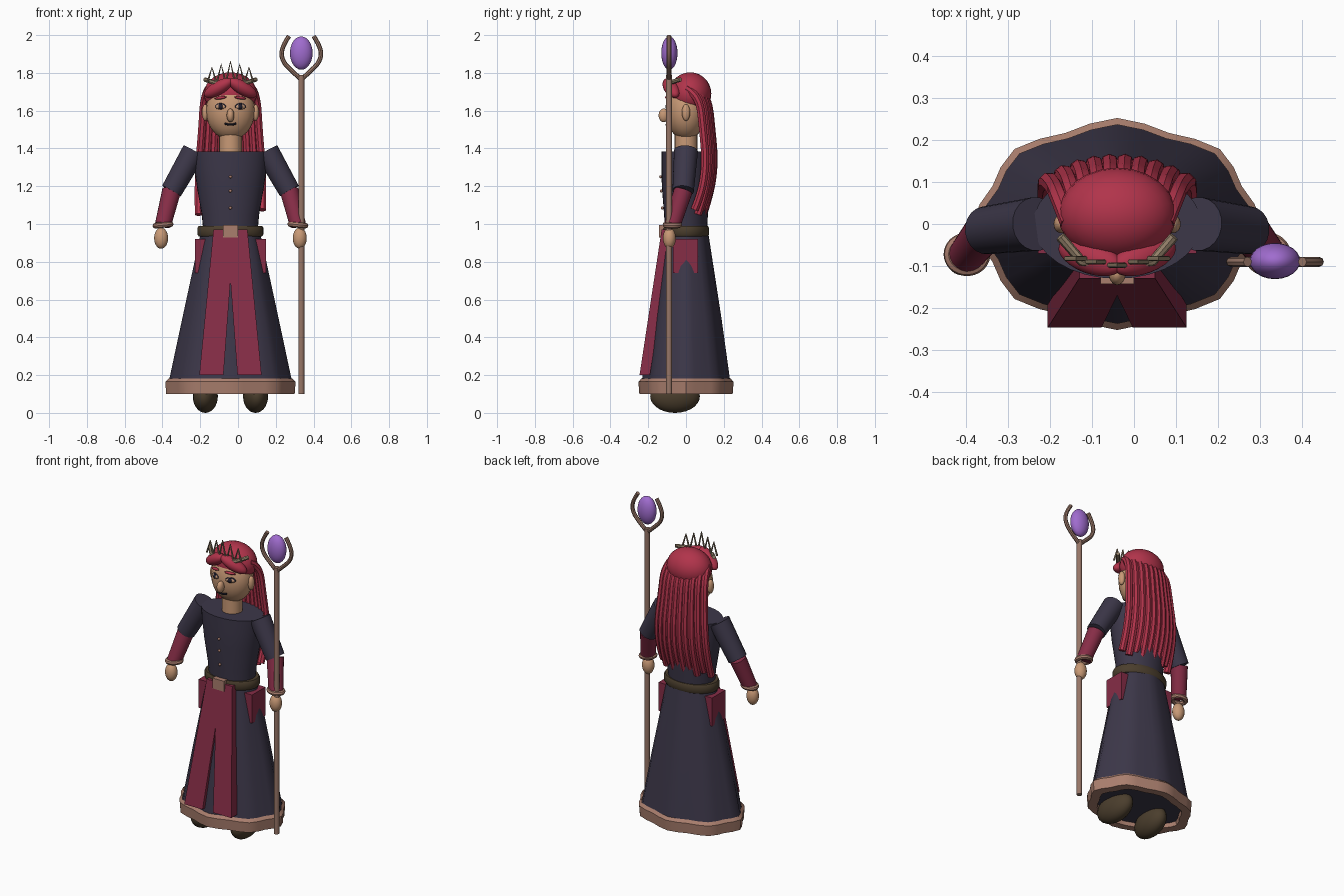
import bpy, bmesh, math
from mathutils import Matrix, Vector

cube = bpy.data.objects.get("Cube")
if cube:
    bpy.data.objects.remove(cube, do_unlink=True)

CX = -0.04          # centre line of the figure


def material(name, r, g, b):
    m = bpy.data.materials.new(name)
    m.use_nodes = True
    m.diffuse_color = (r, g, b, 1)
    bsdf = m.node_tree.nodes["Principled BSDF"]
    bsdf.inputs["Base Color"].default_value = (r, g, b, 1)
    bsdf.inputs["Roughness"].default_value = 0.8
    return m


ROBE = material("dark_robe", .045, .038, .066)
RED = material("crimson_cloth", .24, .026, .062)
HAIR = material("red_hair", .44, .034, .07)
SKIN = material("skin", .58, .32, .18)
TRIM = material("rose_trim", .40, .21, .155)
LEATHER = material("brown_leather", .07, .048, .026)
GEM = material("violet_gem", .35, .15, .62)
WOOD = material("staff_wood", .31, .18, .135)
GOLD = material("dull_gold", .31, .23, .15)
DARK = material("dark_eye", .015, .014, .028)


def finish(ob, mat, smooth=True):
    ob.data.materials.clear()
    ob.data.materials.append(mat)
    bpy.ops.object.select_all(action='DESELECT')
    ob.select_set(True)
    bpy.context.view_layer.objects.active = ob
    if smooth:
        bpy.ops.object.shade_smooth_by_angle(angle=math.radians(40))
    return ob


def from_bmesh(name, bm, mat, smooth=True):
    bmesh.ops.recalc_face_normals(bm, faces=bm.faces)
    me = bpy.data.meshes.new(name)
    bm.to_mesh(me)
    bm.free()
    ob = bpy.data.objects.new(name, me)
    bpy.context.collection.objects.link(ob)
    return finish(ob, mat, smooth)


def ball(name, mat, loc, size, tilt=0.0, turn=0.0):
    """Ellipsoid with half sizes; tilt is about y, turn about z."""
    bm = bmesh.new()
    bmesh.ops.create_uvsphere(bm, u_segments=24, v_segments=14, radius=1)
    rot = Matrix.Rotation(turn, 4, 'Z') @ Matrix.Rotation(tilt, 4, 'Y')
    bm.transform(Matrix.Translation(loc) @ rot @ Matrix.Diagonal((*size, 1)))
    return from_bmesh(name, bm, mat)


def box(name, mat, loc, size):
    bm = bmesh.new()
    bmesh.ops.create_cube(bm, size=2)
    bm.transform(Matrix.Translation(loc) @ Matrix.Diagonal((*size, 1)))
    return from_bmesh(name, bm, mat, False)


def limb(name, mat, a, b, r1, r2):
    """Tapered cylinder from a to b."""
    a, b = Vector(a), Vector(b)
    bm = bmesh.new()
    bmesh.ops.create_cone(bm, cap_ends=True, segments=20, radius1=r1, radius2=r2, depth=(b - a).length)
    bm.transform(Matrix.Translation((a + b) / 2) @ (b - a).to_track_quat('Z', 'Y').to_matrix().to_4x4())
    return from_bmesh(name, bm, mat)


def tube(name, mat, points, r, spline='NURBS', closed=False):
    cu = bpy.data.curves.new(name, 'CURVE')
    cu.dimensions = '3D'
    cu.bevel_depth = r
    cu.bevel_resolution = 2
    cu.use_fill_caps = True
    cu.resolution_u = 5
    sp = cu.splines.new(spline)
    sp.points.add(len(points) - 1)
    for p, co in zip(sp.points, points):
        p.co = (*co, 1)
    sp.use_endpoint_u = not closed
    sp.use_cyclic_u = closed
    sp.order_u = 3
    ob = bpy.data.objects.new(name, cu)
    bpy.context.collection.objects.link(ob)
    bpy.ops.object.select_all(action='DESELECT')
    ob.select_set(True)
    bpy.context.view_layer.objects.active = ob
    bpy.ops.object.convert(target='MESH')
    return finish(bpy.context.object, mat)


def loft(name, mat, rings, caps=True, n=32):
    """Elliptic rings (z, rx, ry, wave); wave gives eight soft folds."""
    bm = bmesh.new()
    loops = []
    for z, rx, ry, wave in rings:
        loop = []
        for i in range(n):
            t = math.tau * i / n
            f = 1 - wave * (1 - math.cos(8 * t)) / 2
            loop.append(bm.verts.new((CX + rx * f * math.cos(t), ry * f * math.sin(t), z)))
        loops.append(loop)
    for lo, hi in zip(loops, loops[1:]):
        for i in range(n):
            j = (i + 1) % n
            bm.faces.new((lo[i], lo[j], hi[j], hi[i]))
    if caps:
        bm.faces.new(loops[0])
        bm.faces.new(loops[-1])
    return from_bmesh(name, bm, mat)


# Robe: skirt, hem, bodice, belt
loft("skirt", ROBE, [(.125, .335, .24, .07), (.5, .255, .188, .05), (.94, .16, .12, .02)])
loft("hem_trim", TRIM, [(.14, .27, .195, .07), (.1, .28, .2, .07), (.1, .34, .247, .07),
                        (.165, .345, .252, .07), (.182, .328, .236, .07)], caps=False)
loft("bodice", ROBE, [(.94, .142, .11, 0), (1.05, .152, .116, 0), (1.2, .178, .128, 0),
                      (1.3, .192, .13, 0), (1.385, .2, .13, 0)])
loft("belt", LEATHER, [(.935, .14, .1, 0), (.935, .168, .116, 0), (.945, .175, .122, 0),
                       (.978, .175, .122, 0), (.99, .168, .116, 0), (.99, .13, .1, 0)])
box("belt_buckle", TRIM, (CX, -.12, .962), (.04, .022, .033))
for z in (1.25, 1.175, 1.085):
    ball("button", TRIM, (CX, -.134 + (1.25 - z) * .05, z), (.008, .008, .008))

# Split front panel and hip panels
for s in (-1, 1):
    bm = bmesh.new()
    outline = [(0, .97), (.09, .97), (.165, .2), (.037, .2), (0, .7)]
    front = [bm.verts.new((CX + s * x, -.246 + (z - .2) * .152, z)) for x, z in outline]
    face = bm.faces.new(front)
    new = bmesh.ops.extrude_face_region(bm, geom=[face])["geom"]
    bmesh.ops.translate(bm, vec=(0, .055, 0), verts=[v for v in new if isinstance(v, bmesh.types.BMVert)])
    if not face.is_valid or face not in bm.faces:
        bm.faces.new(front)
    from_bmesh("front_panel", bm, RED, False)
    box("hip_panel", RED, (CX + s * .135, -.003, .83), (.053, .067, .09))

# Arms, hands and shoes
for s in (-1, 1):
    shoulder = (CX + s * .193, 0, 1.385)
    elbow = (CX + s * .312, -.015, 1.175)
    wrist = (CX + s * .357, -.072, .995)
    limb("upper_arm", ROBE, shoulder, elbow, .064, .057)
    limb("forearm_sleeve", RED, elbow, wrist, .05, .043)
    ring = [(wrist[0] + .042 * math.cos(a), wrist[1] + .038 * math.sin(a), wrist[2] - s * .1 * .042 * math.cos(a))
            for a in (math.tau * i / 12 for i in range(12))]
    tube("cuff", TRIM, ring, .015, closed=True)
    ball("hand", SKIN, (CX + s * .367, -.088, .925), (.037, .034, .056))
    ball("shoe", LEATHER, (CX + s * .133, -.058, .088), (.066, .132, .088), turn=s * .08)

# Head and face
limb("neck", SKIN, (CX, 0, 1.37), (CX, 0, 1.5), .06, .06)
ball("head", SKIN, (CX, 0, 1.6), (.13, .107, .155))
ball("nose", SKIN, (CX, -.118, 1.575), (.02, .027, .036))
tube("mouth", DARK, [(CX + x, y, z) for x, y, z in
                     [(-.03, -.1, 1.532), (0, -.107, 1.52), (.03, -.1, 1.532)]], .0055)
for s in (-1, 1):
    ball("ear", SKIN, (CX + s * .133, 0, 1.59), (.018, .022, .044))
    ball("eye_rim", DARK, (CX + s * .053, -.092, 1.622), (.031, .008, .018), turn=s * .35)
    ball("eyeball", SKIN, (CX + s * .053, -.094, 1.621), (.027, .01, .014), turn=s * .35)
    ball("iris", DARK, (CX + s * .052, -.099, 1.621), (.013, .01, .014), turn=s * .35)
    ball("eyebrow", HAIR, (CX + s * .052, -.097, 1.668), (.034, .011, .008), tilt=s * .12, turn=s * .35)

# Hair: cap, swept fringe and long locks
ball("hair_cap", HAIR, (CX, .022, 1.69), (.14, .112, .113))
for s in (-1, 1):
    ball("fringe", HAIR, (CX + s * .064, -.078, 1.72), (.088, .04, .036), tilt=s * .5, turn=s * .35)
locks = 10
for i in range(locks):
    t = -1 + 2 * i / (locks - 1)
    inset = .045 * t * t
    low = 1.05 + .025 * (i % 2)
    path = [(.115, .05, 1.745 - .03 * t * t), (.14, .115, 1.68), (.15, .135, 1.5),
            (.165, .15, 1.33), (.17, .13, 1.17), (.168, .09, low)]
    tube("hair_lock", HAIR, [(CX + x * t, y - inset, z) for x, y, z in path], .022)

# Crown: open band with peaked points
band = [(-.135, -.03, 1.765), (-.085, -.088, 1.748), (0, -.097, 1.745), (.085, -.088, 1.748), (.135, -.03, 1.765)]
tube("crown_band", GOLD, [(CX + x, y, z) for x, y, z in band], .012, spline='POLY')
for k in range(-2, 3):
    x, y = CX + k * .049, -.098 + .008 * abs(k)
    top = 1.86 - .016 * abs(k)
    tube("crown_point", GOLD, [(x - .023, y, 1.75), (x, y, top), (x + .023, y, 1.75)], .006, spline='POLY')

# Staff with a two-pronged head and gem
SX, SY = .335, -.09
limb("staff_shaft", WOOD, (SX, SY, .1), (SX, SY, 1.79), .016, .016)
for s in (-1, 1):
    prong = [(0, 1.765), (.045, 1.805), (.1, 1.86), (.108, 1.93), (.065, 1.995)]
    tube("staff_prong", WOOD, [(SX + s * x, SY, z) for x, z in prong], .012)
ball("staff_gem", GEM, (SX, SY + .002, 1.905), (.06, .043, .088))
